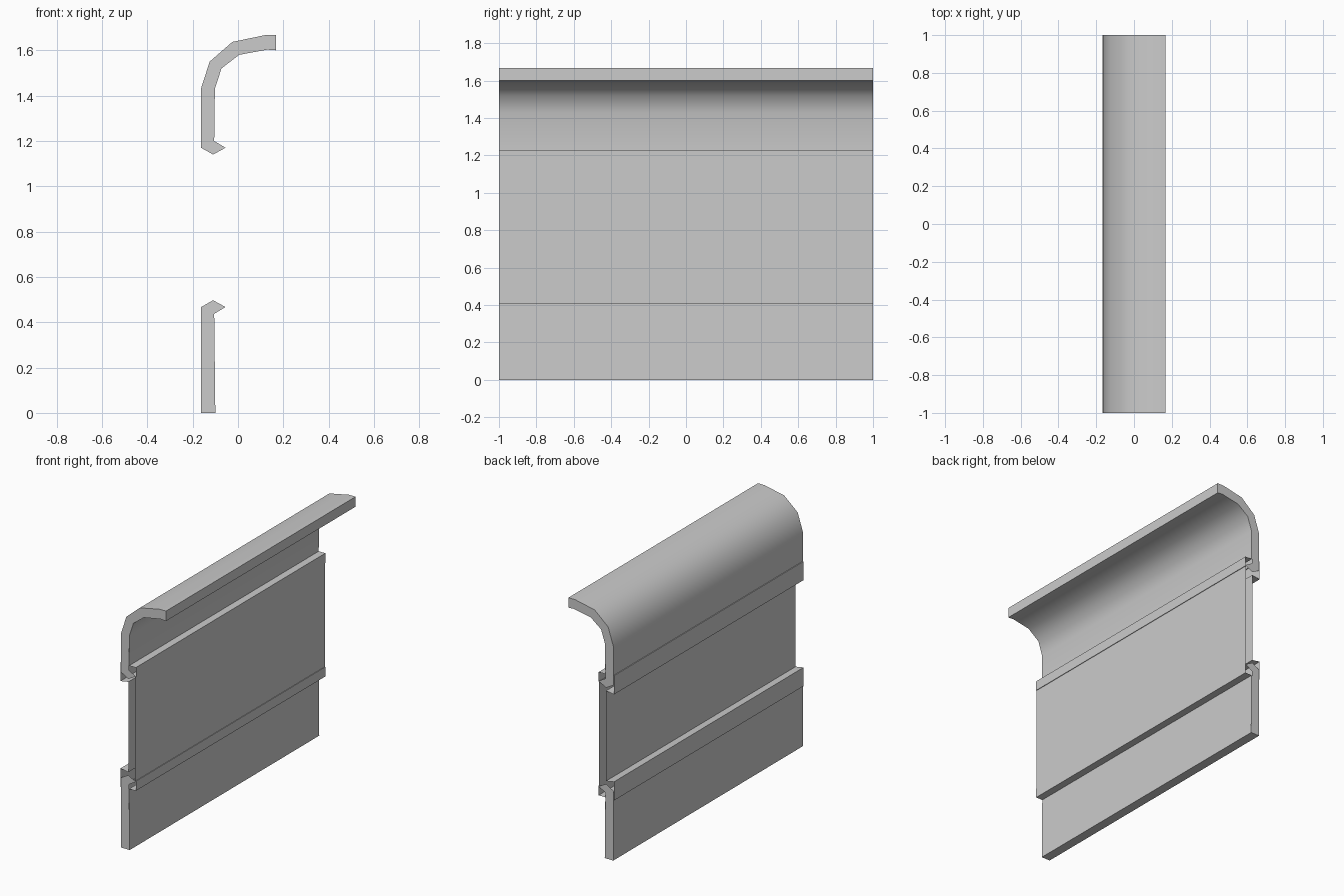
import bpy, bmesh
from mathutils import Vector

if "Cube" in bpy.data.objects:
    bpy.data.objects.remove(bpy.data.objects["Cube"])

HALF = 1.0      # half length along y
MID2 = 1.637    # twice the mid height of the recessed band


def flip(points):
    """Mirror profile points about the middle of the recessed band."""
    return [(x, MID2 - z) for x, z in reversed(points)]


# Outer lip (going down): slightly proud band, then step in to the outer panel
outer_lip = [(-0.163, 1.235), (-0.168, 1.235), (-0.168, 1.11), (-0.11, 1.12)]
# Inner lip (going up): inner panel, proud band, then step back to the wall
inner_lip = [(-0.059, 1.166), (-0.055, 1.166), (-0.055, 1.23), (-0.104, 1.23)]

# Curved top rail
top_outer = [(0.168, 1.667), (0.12, 1.667), (-0.025, 1.637), (-0.125, 1.55), (-0.163, 1.432)]
top_inner = [(-0.102, 1.43), (-0.073, 1.52), (0.005, 1.58), (0.13, 1.603), (0.168, 1.6)]

# Full closed cross-section, extruded along y
outline = (top_outer + outer_lip + flip(outer_lip)
           + [(-0.163, 0), (-0.10, 0)]
           + flip(inner_lip) + inner_lip + top_inner)

# End caps close only the rail and the base; the panel ends stay open
tip = [(-0.163, 1.17), (-0.11, 1.14), (-0.055, 1.17), (-0.105, 1.20)]
caps = [top_outer + tip + top_inner,
        [(-0.10, 0)] + flip(tip) + [(-0.163, 0)]]


def make_object(name, bm):
    mesh = bpy.data.meshes.new(name)
    bm.to_mesh(mesh)
    bm.free()
    obj = bpy.data.objects.new(name, mesh)
    bpy.context.collection.objects.link(obj)
    return obj


# Wall skin
bm = bmesh.new()
near = [bm.verts.new((x, -HALF, z)) for x, z in outline]
far = [bm.verts.new((x, HALF, z)) for x, z in outline]
n = len(outline)
for i in range(n):
    j = (i + 1) % n
    bm.faces.new((near[i], near[j], far[j], far[i]))
bm.normal_update()
# The first strip lies on top of the rail, so it must face up
if bm.faces[:][0].normal.z < 0:
    bmesh.ops.reverse_faces(bm, faces=bm.faces[:])
skin = make_object("barrier_wall", bm)
bpy.context.view_layer.objects.active = skin
skin.select_set(True)
bpy.ops.object.shade_smooth_by_angle(angle=0.75)

# End caps
bm = bmesh.new()
for pts in caps:
    for side in (-1, 1):
        face = bm.faces.new([bm.verts.new((x, side * HALF, z)) for x, z in pts])
        face.normal_update()
        if face.normal.dot(Vector((0, side, 0))) < 0:
            face.normal_flip()
bmesh.ops.triangulate(bm, faces=bm.faces[:])
make_object("end_caps", bm)
